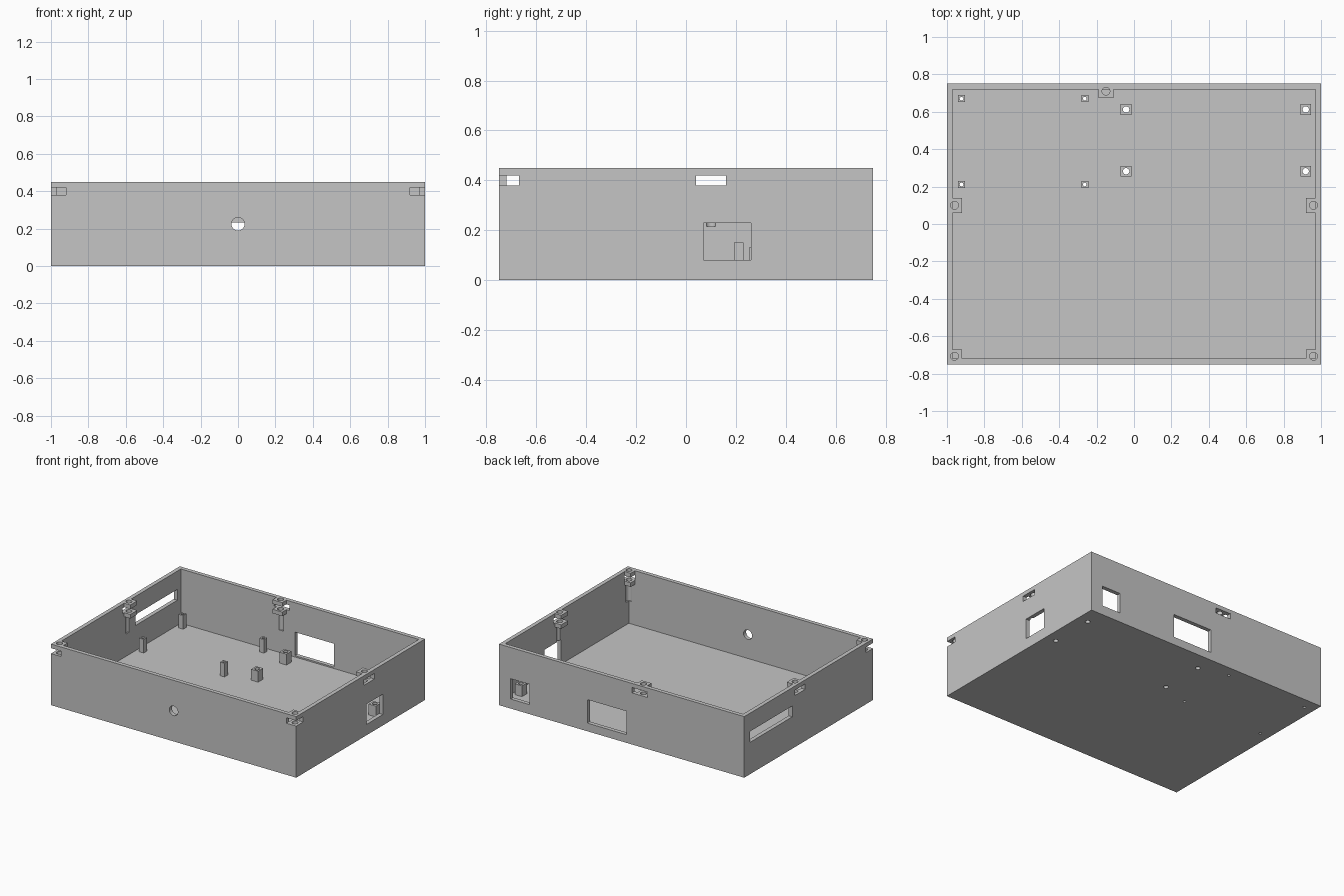
import bpy
import bmesh
from math import radians
from mathutils import Matrix, Vector

cube = bpy.data.objects.get("Cube")
if cube:
    bpy.data.objects.remove(cube, do_unlink=True)

# Overall sizes
X, Y, H = 1.0, 0.75, 0.45
WALL, FLOOR = 0.03, 0.05
IX, IY = X - WALL, Y - WALL
SLOT_Z = (0.38, 0.42)

grey = bpy.data.materials.new("light plastic grey")
grey.use_nodes = True
colour = (0.56, 0.56, 0.56, 1)
grey.diffuse_color = colour
grey.node_tree.nodes["Principled BSDF"].inputs["Base Color"].default_value = colour


def finish(name, bm):
    mesh = bpy.data.meshes.new(name)
    bm.to_mesh(mesh)
    bm.free()
    mesh.materials.append(grey)
    ob = bpy.data.objects.new(name, mesh)
    bpy.context.collection.objects.link(ob)
    return ob


def box(name, xs, ys, zs):
    """Box between the given ranges on each axis."""
    bm = bmesh.new()
    bmesh.ops.create_cube(bm, size=1)
    lo, hi = (Vector(c) for c in zip(sorted(xs), sorted(ys), sorted(zs)))
    size = hi - lo
    bmesh.ops.transform(bm, verts=bm.verts,
                        matrix=Matrix.Translation((lo + hi) / 2) @ Matrix.Diagonal((*size, 1)))
    return finish(name, bm)


def cylinder(name, centre, radius, depth, along_y=False):
    bm = bmesh.new()
    turn = Matrix.Rotation(radians(90), 4, 'X') if along_y else Matrix()
    bmesh.ops.create_cone(bm, cap_ends=True, segments=32, radius1=radius, radius2=radius,
                          depth=depth, matrix=Matrix.Translation(centre) @ turn)
    return finish(name, bm)


def cut(target, cutters):
    bpy.context.view_layer.objects.active = target
    for c in cutters:
        mod = target.modifiers.new("cut", 'BOOLEAN')
        mod.operation = 'DIFFERENCE'
        mod.solver = 'EXACT'
        mod.object = c
        bpy.ops.object.modifier_apply(modifier=mod.name)


# Open tray and its wall openings
tray = box("tray", (-X, X), (-Y, Y), (0, H))
cutters = [
    box("cavity_cutter", (-IX, IX), (-IY, IY), (FLOOR, 1)),
    box("left_window_cutter", (0.9, 1.1), (0.07, 0.26), (0.08, 0.23)),
    box("right_window_cutter", (-1.1, -0.9), (0.19, 0.68), (0.235, 0.315)),
    box("back_small_window_cutter", (0.75, 0.905), (0.7, 0.8), (0.07, 0.22)),
    box("back_large_window_cutter", (-0.04, 0.28), (0.7, 0.8), (0.06, 0.233)),
    cylinder("front_hole_cutter", (0, -Y, 0.225), 0.035, 0.2, along_y=True),
]
parts = [tray]


# Screw boss: block on the wall, nut slot through the wall, vertical screw hole
def boss(name, xs, ys, slot_x, slot_y, hole):
    block = box(name, xs, ys, (0.35, H))
    slot = box(name + "_slot_cutter", slot_x, slot_y, SLOT_Z)
    drill = cylinder(name + "_drill_cutter", (*hole, 0.215 + 0.2), 0.021, 0.4)
    cut(block, [slot, drill])
    cutters.extend([slot, drill])
    parts.append(block)


for side, s in (("left", 1), ("right", -1)):
    boss(side + "_screw_boss", (s * 0.92, s * IX), (0.06, 0.14),
         (s * 0.9, s * 1.1), (0.04, 0.16), (s * 0.96, 0.10))
    boss(side + "_front_screw_boss", (s * 0.92, s * IX), (-IY, -0.67),
         (s * 0.919, s * 1.1), (-0.9, -0.669), (s * 0.96, -0.707))
boss("back_screw_boss", (-0.19, -0.11), (0.673, IY),
     (-0.21, -0.085), (0.66, 0.9), (-0.15, 0.71))


# Board standoffs: square posts drilled through the floor
def standoffs(name, xs, ys, half, top, radius):
    for x in xs:
        for y in ys:
            post = box(name, (x - half, x + half), (y - half, y + half), (FLOOR, top))
            drill = cylinder(name + "_drill_cutter", (x, y, 0.1), radius, 0.4)
            cut(post, [drill])
            cutters.append(drill)
            parts.append(post)


standoffs("small_standoff", (-0.922, -0.263), (0.211, 0.67), 0.019, 0.15, 0.01)
standoffs("large_standoff", (-0.042, 0.918), (0.282, 0.612), 0.029, 0.13, 0.017)

cut(tray, cutters)
for c in cutters:
    bpy.data.objects.remove(c, do_unlink=True)

# Smooth the round holes, keep the edges sharp
bpy.ops.object.select_all(action='DESELECT')
for p in parts:
    p.select_set(True)
bpy.context.view_layer.objects.active = tray
bpy.ops.object.shade_smooth_by_angle(angle=radians(30))
